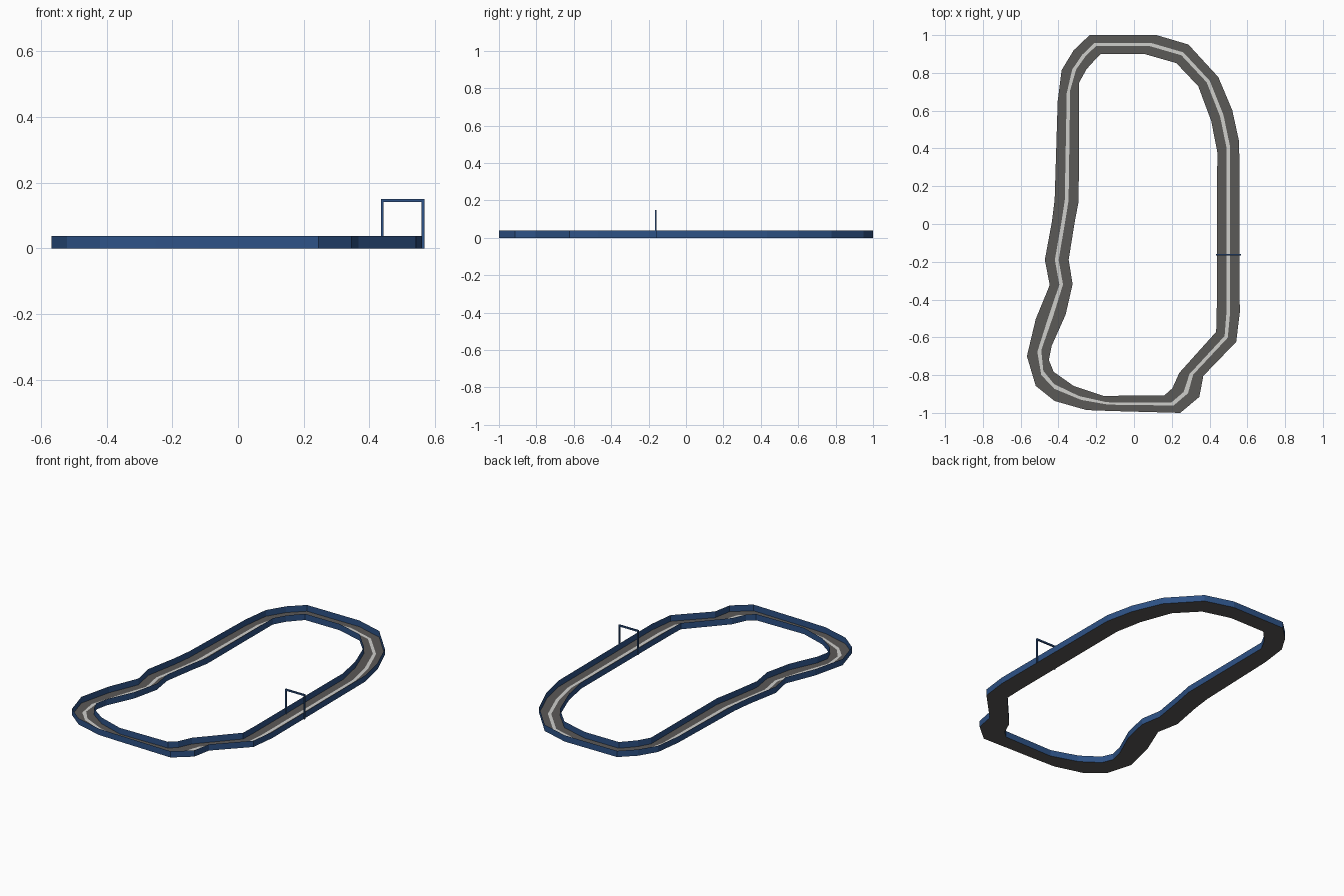
import bpy

if "Cube" in bpy.data.objects:
    bpy.data.objects.remove(bpy.data.objects["Cube"])

def material(name, rgb):
    m = bpy.data.materials.new(name)
    m.diffuse_color = (*rgb, 1.0)
    m.use_nodes = True
    m.node_tree.nodes["Principled BSDF"].inputs["Base Color"].default_value = m.diffuse_color
    return m

ASPHALT = material("asphalt_grey", (0.105, 0.10, 0.095))
BLUE = material("barrier_blue", (0.027, 0.085, 0.24))
WHITE = material("line_white", (0.62, 0.62, 0.60))

# Circuit cross-sections: outer x, y, inner x, y
SECTIONS = [
    (-.235, 1.0, -.177, .90), (.119, 1.0, .055, .90),
    (.288, .95, .224, .852), (.446, .778, .34, .73),
    (.52, .603, .409, .545), (.557, .434, .441, .381),
    (.56, -.47, .438, -.47), (.541, -.624, .435, -.571),
    (.367, -.804, .24, -.788), (.346, -.915, .203, -.87),
    (.245, -1.0, .161, -.907), (-.12, -.99, -.161, -.91),
    (-.251, -.985, -.32, -.857), (-.42, -.937, -.425, -.783),
    (-.52, -.857, -.451, -.72), (-.567, -.70, -.436, -.645),
    (-.52, -.503, -.362, -.48), (-.446, -.323, -.325, -.318),
    (-.472, -.19, -.346, -.19), (-.435, .01, -.314, .01),
    (-.42, .13, -.293, .12), (-.404, .65, -.29, .75),
    (-.383, .815, -.251, .82), (-.319, .92, -.215, .86),
]
WALL_H = 0.038

def make(name, verts, faces, mat):
    me = bpy.data.meshes.new(name)
    me.from_pydata(verts, [], faces)
    me.materials.append(mat)
    ob = bpy.data.objects.new(name, me)
    bpy.context.collection.objects.link(ob)
    return ob

def ribbon(name, a, b, mat):
    """Closed strip of quads between two loops of points."""
    n = len(a)
    faces = [(i, n + i, n + (i + 1) % n, (i + 1) % n) for i in range(n)]
    return make(name, a + b, faces, mat)

def loop(t, z):
    """Loop across the road: t=0 outer edge, t=1 inner edge."""
    return [(ox + (ix - ox) * t, oy + (iy - oy) * t, z) for ox, oy, ix, iy in SECTIONS]

# Road surface
ribbon("road", loop(0, 0), loop(1, 0), ASPHALT)

# Centre line
ribbon("centre_line", loop(.42, .0012), loop(.58, .0012), WHITE)

# Thin side barriers
ribbon("outer_barrier", loop(0, WALL_H), loop(0, 0), BLUE)
ribbon("inner_barrier", loop(1, 0), loop(1, WALL_H), BLUE)

# Start gate
def box(name, lo, hi):
    c = [(a + b) / 2 for a, b in zip(lo, hi)]
    bpy.ops.mesh.primitive_cube_add(size=1, location=c)
    ob = bpy.context.object
    ob.name = name
    ob.scale = [b - a for a, b in zip(lo, hi)]
    ob.data.materials.append(BLUE)

Y0, Y1 = -.167, -.158
box("gate_inner_post", (.435, Y0, 0), (.443, Y1, .141))
box("gate_outer_post", (.559, Y0, 0), (.567, Y1, .141))
box("gate_beam", (.435, Y0, .141), (.567, Y1, .15))
